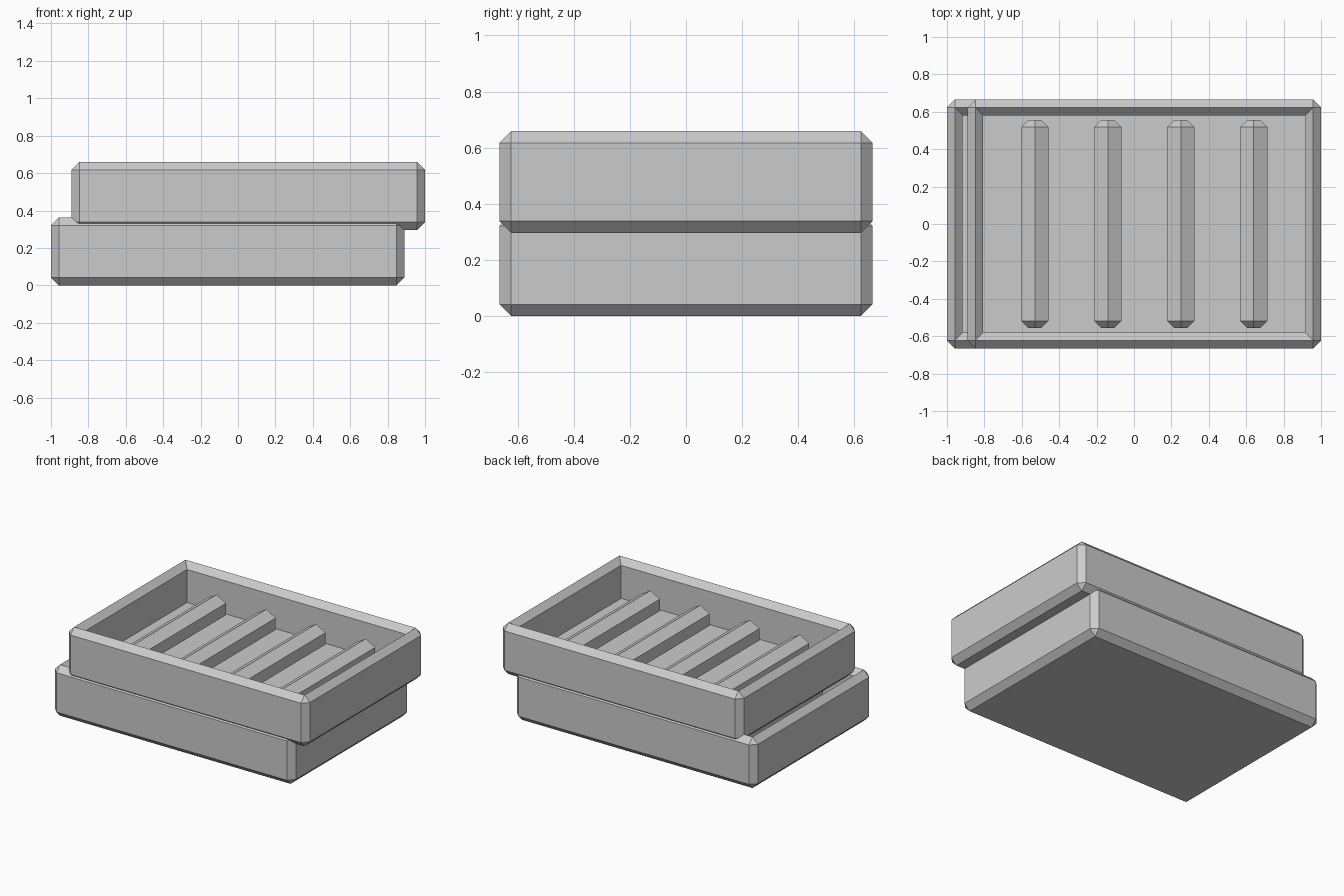
import bpy, bmesh
from mathutils import Matrix, Vector

cube = bpy.data.objects.get("Cube")
if cube:
    bpy.data.objects.remove(cube, do_unlink=True)

mat = bpy.data.materials.new("plain grey")
mat.use_nodes = True
grey = (0.6, 0.6, 0.6, 1)
mat.diffuse_color = grey
mat.node_tree.nodes["Principled BSDF"].inputs["Base Color"].default_value = grey

LENGTH, WIDTH, HEIGHT = 1.89, 1.33, 0.363
CHAMFER = 0.042
FLOOR = 0.087


def finish(bm, name, location):
    bmesh.ops.recalc_face_normals(bm, faces=bm.faces[:])
    mesh = bpy.data.meshes.new(name)
    bm.to_mesh(mesh)
    bm.free()
    mesh.materials.append(mat)
    obj = bpy.data.objects.new(name, mesh)
    obj.location = location
    bpy.context.collection.objects.link(obj)


def make_tray(name, x, z):
    # Chamfered block, hollowed from a sharp peaked rim
    bm = bmesh.new()
    bmesh.ops.create_cube(bm, size=1)
    bmesh.ops.scale(bm, vec=(LENGTH, WIDTH, HEIGHT), verts=bm.verts[:])
    bmesh.ops.translate(bm, vec=(0, 0, HEIGHT / 2), verts=bm.verts[:])
    bmesh.ops.bevel(bm, geom=bm.edges[:], offset=CHAMFER, segments=1,
                    affect='EDGES', profile=0.5)
    top = max(bm.faces, key=lambda f: f.calc_center_median().z)
    # Inner slope of the rim
    bmesh.ops.inset_region(bm, faces=[top], thickness=CHAMFER, depth=0,
                           use_even_offset=True)
    for v in top.verts:
        v.co.z = HEIGHT - CHAMFER
    # Inner walls and floor
    well = bmesh.ops.extrude_face_region(bm, geom=[top])["geom"]
    if top.is_valid:
        bmesh.ops.delete(bm, geom=[top], context='FACES_ONLY')
    for v in well:
        if isinstance(v, bmesh.types.BMVert):
            v.co.z = FLOOR
    finish(bm, name, (x, 0, z))


def make_bar(name, x, z):
    # Six-sided bar along y with tapered ends, ridge upwards
    bm = bmesh.new()
    radius, half, taper = 0.084, 0.555, 0.037
    bmesh.ops.create_cone(bm, cap_ends=True, segments=6, radius1=radius,
                          radius2=radius, depth=2 * half,
                          matrix=Matrix.Rotation(1.5707963, 4, 'X'))
    if max(v.co.z for v in bm.verts) < radius * 0.95:
        bmesh.ops.rotate(bm, cent=Vector(), verts=bm.verts[:],
                         matrix=Matrix.Rotation(0.5235988, 3, 'Y'))
    caps = [f for f in bm.faces if len(f.verts) == 6]
    rims = {e for f in caps for e in f.edges}
    bmesh.ops.bevel(bm, geom=list(rims), offset=taper, segments=1,
                    affect='EDGES', profile=0.5)
    finish(bm, name, (x, 0, z))


# Two trays stacked with a sideways shift, four bars in each
for label, x, z in (("lower", -0.055, 0), ("upper", 0.055, 0.296)):
    make_tray(label + "_tray", x, z)
    for i in range(4):
        make_bar(f"{label}_bar_{i + 1}", x + (i - 1.5) * 0.39, z + 0.157)
